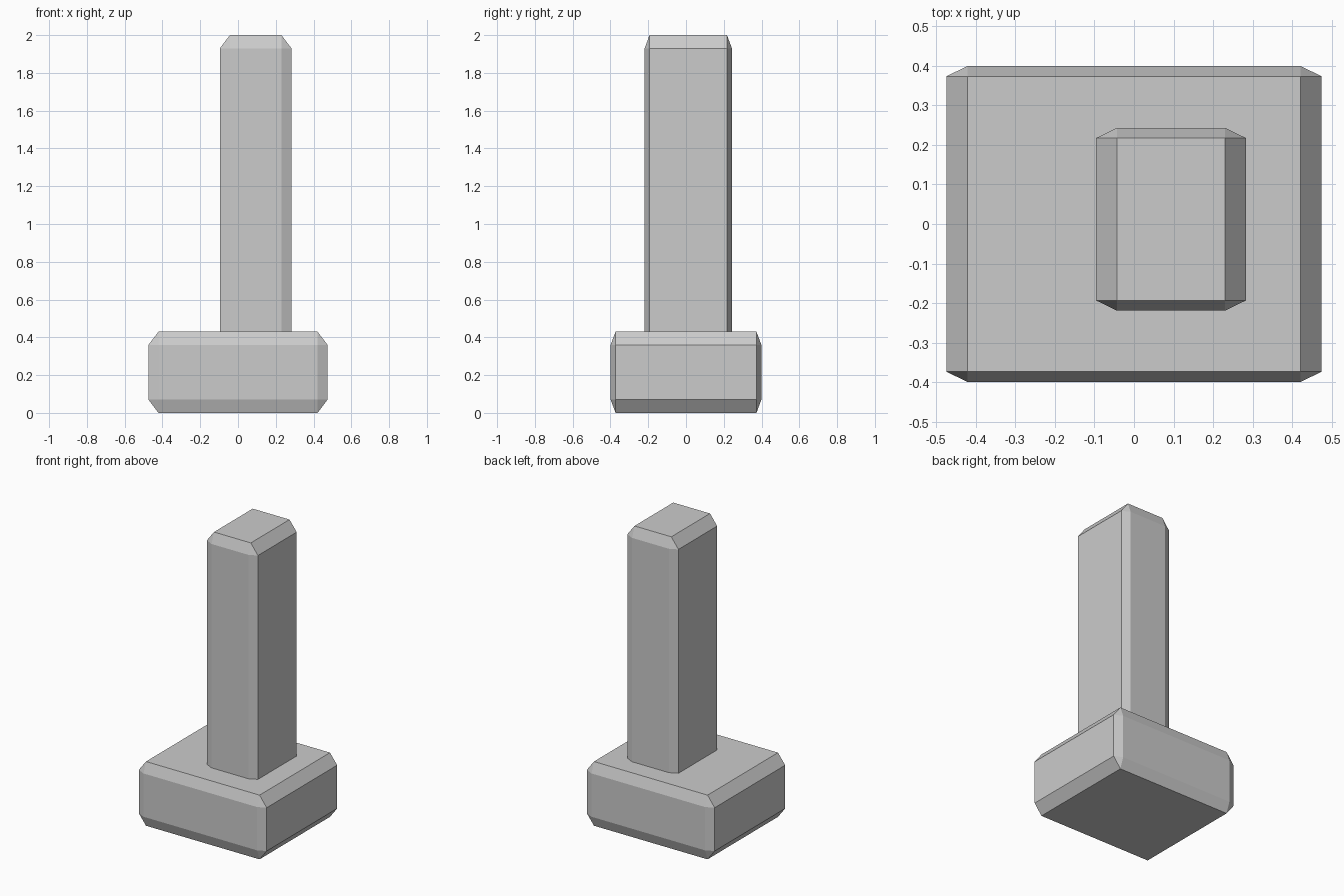
import bpy, bmesh
from mathutils import Vector

if "Cube" in bpy.data.objects:
    bpy.data.objects.remove(bpy.data.objects["Cube"])

INSET = Vector((0.053, 0.026, 0.07))  # chamfer width along x, y, z


def chamfered_block(name, low, high):
    """Box with one-segment chamfers of a different width along each axis."""
    low, high = Vector(low), Vector(high)
    size, centre = high - low, (low + high) / 2
    bm = bmesh.new()
    bmesh.ops.create_cube(bm, size=1)
    # bevel evenly in inset units, then stretch to the real size
    bmesh.ops.scale(bm, vec=[s / i for s, i in zip(size, INSET)], verts=bm.verts)
    bmesh.ops.bevel(bm, geom=bm.edges[:], offset=1, offset_type='OFFSET',
                    segments=1, profile=0.5, affect='EDGES')
    bmesh.ops.scale(bm, vec=INSET, verts=bm.verts)
    bmesh.ops.recalc_face_normals(bm, faces=bm.faces)
    mesh = bpy.data.meshes.new(name)
    bm.to_mesh(mesh)
    bm.free()
    obj = bpy.data.objects.new(name, mesh)
    obj.location = centre
    bpy.context.collection.objects.link(obj)
    return obj


# wide foot block
chamfered_block("base", (-0.474, -0.399, 0), (0.474, 0.399, 0.43))
# off-centre upright, its lower end sunk into the base
chamfered_block("post", (-0.096, -0.219, 0.2), (0.283, 0.243, 2.0))
